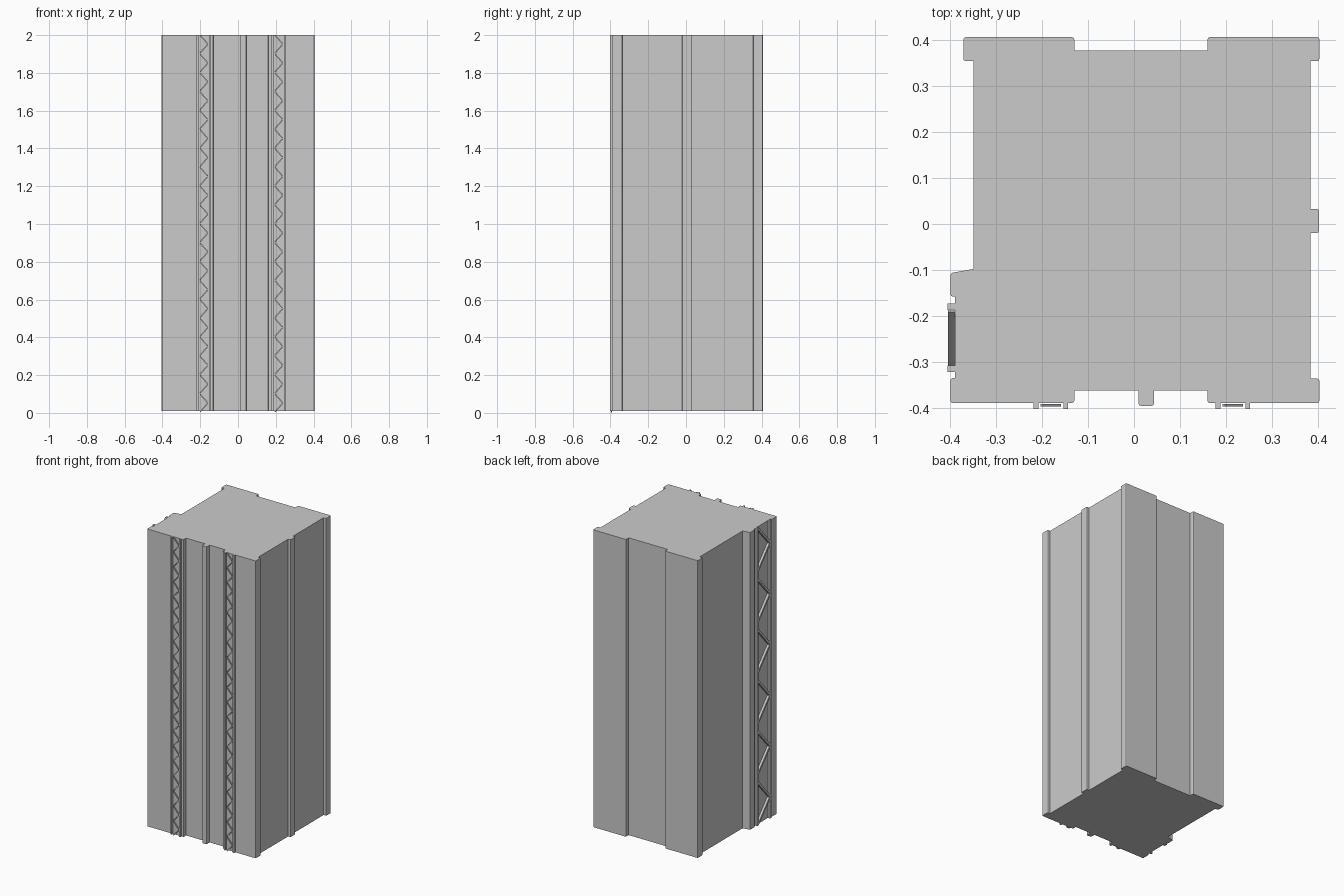
import bpy, bmesh
from mathutils import Vector

cube = bpy.data.objects.get("Cube")
if cube:
    bpy.data.objects.remove(cube, do_unlink=True)

grey = bpy.data.materials.new("concrete grey")
grey.use_nodes = True
colour = (0.6, 0.6, 0.6, 1)
grey.diffuse_color = colour
grey.node_tree.nodes["Principled BSDF"].inputs["Base Color"].default_value = colour

BASE, TOP = 0.01, 2.0


def finish(name, bm):
    bmesh.ops.recalc_face_normals(bm, faces=bm.faces)
    mesh = bpy.data.meshes.new(name)
    bm.to_mesh(mesh)
    bm.free()
    mesh.materials.append(grey)
    ob = bpy.data.objects.new(name, mesh)
    bpy.context.collection.objects.link(ob)
    return ob


def soften(points, cut=0.005):
    """Chamfer the convex corners of a counter-clockwise outline."""
    out = []
    pts = [Vector(p) for p in points]
    for i, p in enumerate(pts):
        a = (pts[i - 1] - p).normalized()
        b = (pts[(i + 1) % len(pts)] - p).normalized()
        if a.cross(b) < -0.3:
            out += [p + a * cut, p + (a + b) * cut * 0.3, p + b * cut]
        else:
            out.append(p)
    return out


def prism(name, outline):
    bm = bmesh.new()
    face = bm.faces.new([bm.verts.new((p[0], p[1], BASE)) for p in outline])
    grown = bmesh.ops.extrude_face_region(bm, geom=[face], use_keep_orig=True)
    verts = [g for g in grown["geom"] if isinstance(g, bmesh.types.BMVert)]
    bmesh.ops.translate(bm, verts=verts, vec=(0, 0, TOP - BASE))
    return finish(name, bm)


def post(name, x0, x1, y0, y1):
    return prism(name, [(x0, y0), (x1, y0), (x1, y1), (x0, y1)])


def add_bar(bm, a, b, normal, width, depth):
    """Slanted bar from a to b lying flat against a wall."""
    a, b, n = Vector(a), Vector(b), Vector(normal)
    side = (b - a).normalized().cross(n) * width / 2
    rings = []
    for p in (a, b):
        rings.append([bm.verts.new(p + s * side + n * d)
                      for s, d in ((-1, 0), (1, 0), (1, depth), (-1, depth))])
    r, s = rings
    bm.faces.new(r)
    bm.faces.new(s)
    for i in range(4):
        j = (i + 1) % 4
        bm.faces.new((r[i], r[j], s[j], s[i]))


def lattice(name, near, far, normal, start, rise, period, width, depth):
    """Zigzag of bars between two upright chords."""
    bm = bmesh.new()
    z = start
    while z + 2 * rise < TOP + 0.01:
        mid = z + rise
        end = mid + rise
        add_bar(bm, (*near, z), (*far, mid), normal, width, depth)
        add_bar(bm, (*far, mid + 0.1 * rise), (*near, end + 0.1 * rise),
                normal, width, depth)
        z += period
    return finish(name, bm)


# Tower body with corner piers, wall recesses and narrow ribs
body = [
    (-0.40, -0.39), (-0.13, -0.39), (-0.13, -0.363), (0.01, -0.363),
    (0.01, -0.396), (0.044, -0.396), (0.044, -0.363), (0.16, -0.363),
    (0.16, -0.39), (0.404, -0.39), (0.404, -0.337), (0.385, -0.337),
    (0.385, -0.02), (0.403, -0.02), (0.403, 0.033), (0.385, 0.033),
    (0.385, 0.355), (0.404, 0.355), (0.404, 0.407), (0.16, 0.407),
    (0.16, 0.378), (-0.13, 0.378), (-0.13, 0.407), (-0.372, 0.407),
    (-0.372, 0.355), (-0.35, 0.355), (-0.35, -0.098), (-0.40, -0.107),
    (-0.40, -0.158), (-0.39, -0.158), (-0.39, -0.336), (-0.40, -0.336),
]
prism("tower_body", soften(body))

# Two narrow lattice strips on the front
for label, x in (("right", -0.181), ("left", 0.2155)):
    for side, s in (("outer", -1), ("inner", 1)):
        c = x + s * 0.0325
        post(f"front_{label}_{side}_chord", c - 0.005, c + 0.005, -0.403, -0.389)
    lattice(f"front_{label}_lattice", (x - 0.02, -0.392), (x + 0.02, -0.392),
            (0, -1, 0), 0.005, 0.045, 0.1, 0.006, 0.006)

# Wide lattice strip on the side wall
for label, y in (("front", -0.315), ("rear", -0.18)):
    post(f"side_{label}_chord", -0.406, -0.389, y - 0.007, y + 0.007)
lattice("side_lattice", (-0.39, -0.187), (-0.39, -0.308), (-1, 0, 0),
        0.015, 0.134, 0.34, 0.014, 0.015)
